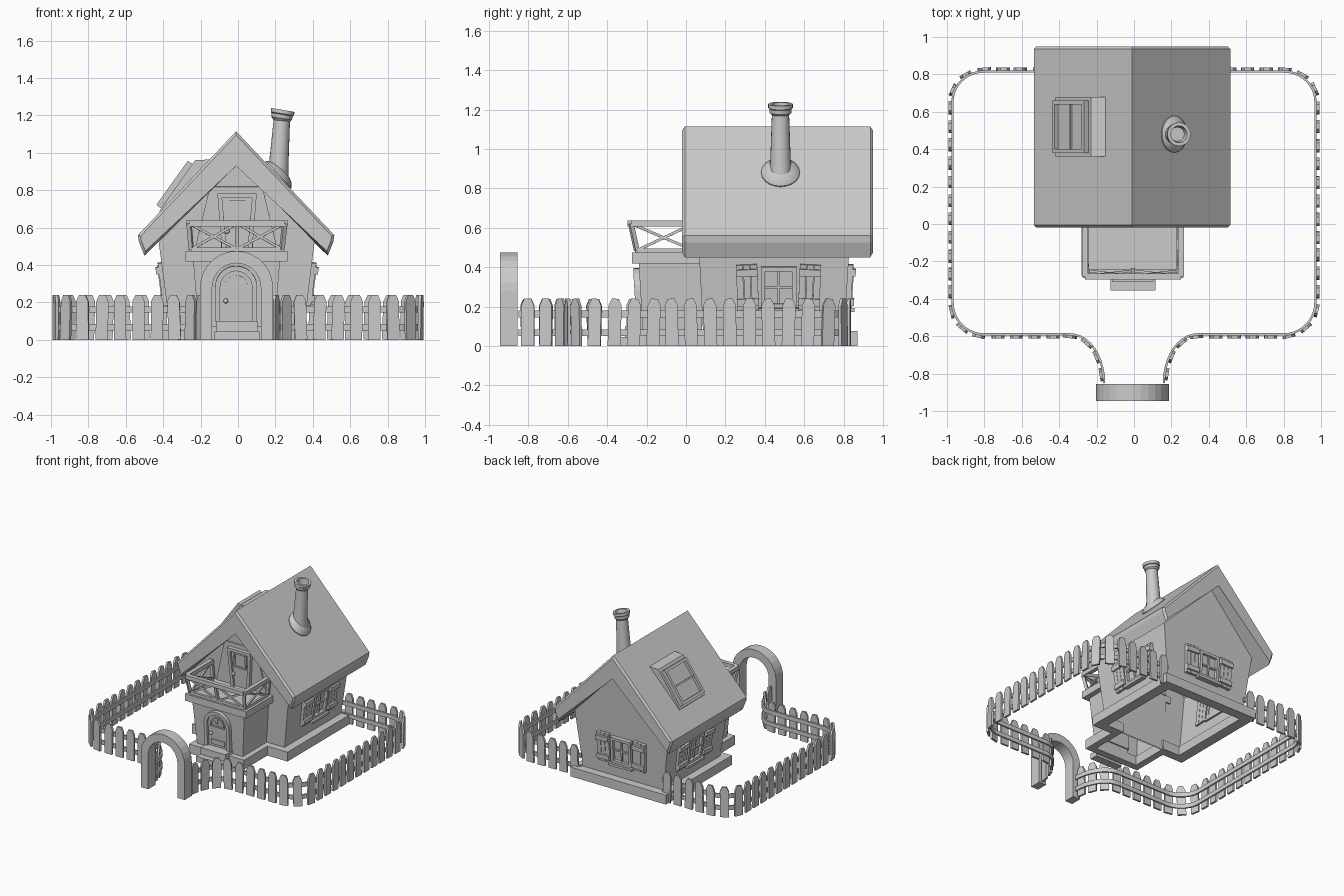
import bpy, bmesh, math, random
from mathutils import Matrix, Vector

random.seed(4)
if "Cube" in bpy.data.objects:
    bpy.data.objects.remove(bpy.data.objects["Cube"])

stone = bpy.data.materials.new("plain_grey")
stone.use_nodes = True
GREY = (0.6, 0.6, 0.6, 1)
stone.diffuse_color = GREY
stone.node_tree.nodes["Principled BSDF"].inputs["Base Color"].default_value = GREY
I = Matrix.Identity(4)


def make(name, bm, smooth=False):
    bmesh.ops.recalc_face_normals(bm, faces=bm.faces)
    mesh = bpy.data.meshes.new(name)
    bm.to_mesh(mesh)
    bm.free()
    mesh.materials.append(stone)
    if smooth:
        for p in mesh.polygons:
            p.use_smooth = True
        mesh.set_sharp_from_angle(angle=math.radians(35))
    obj = bpy.data.objects.new(name, mesh)
    bpy.context.collection.objects.link(obj)
    return obj


def prism(bm, pts, y0, y1, M=I):
    """Extrude an x-z outline along y."""
    a, b = ([bm.verts.new(M @ Vector((x, y, z))) for x, z in pts] for y in (y0, y1))
    bm.faces.new(a)
    bm.faces.new(b[::-1])
    for i in range(len(a)):
        j = (i + 1) % len(a)
        bm.faces.new((a[i], b[i], b[j], a[j]))


def box(bm, x0, x1, y0, y1, z0, z1, M=I):
    prism(bm, [(x0, z0), (x1, z0), (x1, z1), (x0, z1)], y0, y1, M)


def beam(bm, a, b, w):
    a, b = Vector(a), Vector(b)
    d = b - a
    M = Matrix.Translation(a) @ d.to_track_quat('Z', 'Y').to_matrix().to_4x4()
    box(bm, -w, w, -w, w, 0, d.length, M)


def arch(r, spring, z0, n=14):
    arc = [(r * math.cos(math.pi * i / n), spring + r * math.sin(math.pi * i / n)) for i in range(n + 1)]
    return [(r, z0)] + arc + [(-r, z0)]


def arch_band(bm, r_out, r_in, spring, z0, y0, y1, M=I):
    prism(bm, arch(r_out, spring, z0) + arch(r_in, spring, z0)[::-1], y0, y1, M)


def lathe(name, profile, M):
    bm = bmesh.new()
    vs = [bm.verts.new((r, 0, z)) for r, z in profile]
    es = [bm.edges.new(e) for e in zip(vs, vs[1:])]
    bmesh.ops.spin(bm, geom=vs + es, cent=(0, 0, 0), axis=(0, 0, 1), angle=math.tau, steps=20)
    bmesh.ops.remove_doubles(bm, verts=bm.verts, dist=1e-5)
    bm.transform(M)
    make(name, bm, True)


def place(x, y, z, turn=0, lean=0):
    return Matrix.Translation((x, y, z)) @ Matrix.Rotation(math.radians(turn), 4, 'Z') @ Matrix.Rotation(lean, 4, 'X')


def drop_bottom(bm):
    low = [f for f in bm.faces if all(v.co.z < 1e-5 for v in f.verts)]
    bmesh.ops.delete(bm, geom=low, context='FACES')


# House walls, flaring upward and open below
bm = bmesh.new()
prism(bm, [(-.355, 0), (.345, 0), (.41, .53), (-.01, .97), (-.425, .53)], 0, 1)
for v in bm.verts:
    v.co.y = .09 - .05 * v.co.z if v.co.y < .5 else .80 + .06 * v.co.z
drop_bottom(bm)
make("house_walls", bm)

# Thick gabled roof
bm = bmesh.new()
half = [(.525, .56), (.52, .525), (.49, .45)]
prism(bm, [(-.01, 1.115)] + [(x - .01, z) for x, z in half] + [(-.01, .95)]
      + [(-x - .01, z) for x, z in half[::-1]], -.02, .95)
rim = [e for e in bm.edges if abs(e.verts[0].co.y - e.verts[1].co.y) < .01]
bmesh.ops.bevel(bm, geom=rim, offset=.014, segments=1, affect='EDGES')
make("roof", bm)

# Porch room under the balcony
bm = bmesh.new()
prism(bm, [(-.205, 0), (.19, 0), (.225, .43), (-.24, .43)], 0, 1)
for v in bm.verts:
    v.co.y = -.215 - .06 * v.co.z if v.co.y < .5 else .08
drop_bottom(bm)
make("porch_walls", bm)

# Plinth around house and porch
bm = bmesh.new()
for s in (-1, 1):
    box(bm, s * .34 - .005, s * .425 - .005, .03, .87, 0, .075)
    box(bm, s * .19 - .005, s * .245 - .005, -.265, .03, 0, .075)
    box(bm, s * .19 - .005, s * .34 - .005, .03, .1, 0, .075)
box(bm, -.345, .335, .79, .87, 0, .075)
box(bm, -.195, .185, -.265, -.21, 0, .075)
make("plinth", bm)
bm = bmesh.new()
box(bm, -.125, .115, -.355, -.29, .0, .045)
box(bm, -.115, .105, -.31, -.21, .045, .10)
make("door_steps", bm)


# Windows with optional shutters
def window(name, M, w, h, shutters=True):
    bm = bmesh.new()
    t = .022
    for s in (-1, 1):
        box(bm, s * w / 2, s * (w / 2 - t), -.03, .01, -h / 2, h / 2, M)
        box(bm, -w / 2, w / 2, -.03, .01, s * h / 2, s * (h / 2 - t), M)
    box(bm, -w / 2, w / 2, -.008, .005, -h / 2, h / 2, M)
    box(bm, -w / 2, w / 2, -.02, 0, -.006, .006, M)
    if shutters:
        box(bm, -.006, .006, -.02, 0, -h / 2, h / 2, M)
        box(bm, -w / 2 - .015, w / 2 + .015, -.045, .01, -h / 2 - .02, -h / 2, M)
    make(name + "_frame", bm)
    if not shutters:
        return
    bm = bmesh.new()
    for s in (-1, 1):
        S = M @ place(s * (w / 2 + .068), 0, 0) @ Matrix.Rotation(s * .04, 4, 'Y')
        for k in (-1, 0, 1):
            box(bm, k * .037 - .017, k * .037 + .017, -.025, .01, -.115, .115, S)
        for z in (-.075, .075):
            box(bm, -.055, .055, -.04, -.02, z - .018, z + .018, S)
    make(name + "_shutters", bm)


window("right_window", place(.38, .47, .30, 90, .13), .18, .21)
window("left_window", place(-.39, .47, .30, -90, .13), .18, .21)
window("back_window", place(-.01, .818, .30, 180, .06), .18, .21)

# Roof dormer with slanted light
bm = bmesh.new()
prism(bm, [(-.42, .69), (-.23, .96), (-.145, .965), (-.15, .85), (-.38, .62)], .36, .68)
make("dormer_box", bm)
window("dormer_light", place(-.328, .52, .822, -90, -.62), .28, .29, False)

# Chimney with collar and hollow cap
lathe("chimney_collar", [(.098, -.03), (.098, .008), (.08, .028), (.05, .04)],
      Matrix.Translation((.212, .48, .878)) @ Matrix.Rotation(.82, 4, 'Y'))
lathe("chimney_shaft", [(.062, 0), (.052, .14), (.043, .40)],
      Matrix.Translation((.208, .48, .80)) @ Matrix.Rotation(.07, 4, 'Y'))
lathe("chimney_cap", [(.042, -.01), (.056, .005), (.057, .025), (.063, .03), (.063, .05), (.045, .05), (.038, 0), (0, 0)],
      Matrix.Translation((.232, .48, 1.18)) @ Matrix.Rotation(.17, 4, 'Y'))

# Arched front door
D = place(-.01, -.215, 0, 0, .06)
bm = bmesh.new()
arch_band(bm, .112, .085, .285, .10, -.03, .02, D)
make("door_surround", bm)
bm = bmesh.new()
prism(bm, arch(.086, .285, .10), -.012, .02, D)
arch_band(bm, .062, .052, .285, .275, -.02, 0, D)
box(bm, -.062, .062, -.02, 0, .265, .277, D)
for a in (45, 90, 135):
    c = Vector((math.cos(math.radians(a)), 0, math.sin(math.radians(a)))) * .055
    beam(bm, D @ Vector((0, -.014, .28)), D @ (Vector((0, -.014, .28)) + c), .004)
box(bm, -.06, .06, -.02, 0, .12, .16, D)
make("front_door", bm)
bm = bmesh.new()
bmesh.ops.create_uvsphere(bm, u_segments=12, v_segments=8, radius=.013, matrix=D @ place(-.055, -.025, .21))
bmesh.ops.create_uvsphere(bm, u_segments=12, v_segments=8, radius=.013, matrix=place(-.058, .025, .58))
make("door_knobs", bm, True)

# Balcony door and gable panel
G = place(-.005, .09, 0, 0, .05)
bm = bmesh.new()
prism(bm, [(-.145, .82), (.135, .82), (.22, .47), (-.23, .47)], -.008, .02, G)
make("gable_panel", bm)
bm = bmesh.new()
prism(bm, [(-.085, .47), (.085, .47), (.085, .76), (-.085, .76)], -.018, .02, G)
for s in (-1, 1):
    prism(bm, [(s * .08, .47), (s * .055, .47), (s * .08, .76), (s * .105, .785)], -.035, .02, G)
box(bm, -.105, .105, -.035, .02, .76, .785, G)
arch_pane = [(-.05, .64), (.05, .64), (.05, .75), (-.05, .75)]
for a, b in zip(arch_pane, arch_pane[1:] + arch_pane[:1]):
    beam(bm, G @ Vector((a[0], -.02, a[1])), G @ Vector((b[0], -.02, b[1])), .006)
make("balcony_door", bm)

# Balcony deck and cross-braced railing
bm = bmesh.new()
box(bm, -.28, .265, -.275, .08, .42, .475)
make("balcony_deck", bm)
bm = bmesh.new()


def panel(p, q, p2, q2):
    for a, b, w in ((p, q, .010), (p2, q2, .016), (p, p2, .011), (q, q2, .011), (p, q2, .007), (q, p2, .007)):
        beam(bm, a, b, w)


low = [(-.25, -.25, .485), (-.005, -.25, .485), (.235, -.25, .485)]
top = [(-.262, -.28, .622), (-.005, -.28, .622), (.25, -.28, .622)]
for i in (0, 1):
    panel(low[i], low[i + 1], top[i], top[i + 1])
for i in (0, 2):
    panel(low[i], (low[i][0], .04, .485), top[i], (top[i][0], .04, .622))
make("balcony_railing", bm)

# Garden gate arch
bm = bmesh.new()
arch_band(bm, .195, .13, .28, 0, -.945, -.855, place(-.008, 0, 0))
make("gate_arch", bm)


# Picket fence path for one side, from the back wall to the gate
def arc(cx, cy, rx, ry, a0, a1, n=10):
    angles = [math.radians(a0 + (a1 - a0) * i / n) for i in range(n + 1)]
    return [Vector((cx + rx * math.cos(a), cy + ry * math.sin(a), 0)) for a in angles]


path = ([Vector((.36, .815, 0))] + arc(.80, .655, .17, .16, 90, 0)
        + arc(.80, -.42, .17, .17, 0, -90) + arc(.34, -.85, .18, .26, 90, 180))
lengths = [(b - a).length for a, b in zip(path, path[1:])]


def along(d):
    for a, b, l in zip(path, path[1:], lengths):
        if d <= l:
            break
        d -= l
    t = (b - a).normalized()
    return a + t * d, Vector((-t.y, t.x, 0))


outline = [(-.033, 0), (.033, 0), (.033, .205), (.017, .24), (-.017, .24), (-.033, .205)]
count = int(sum(lengths) / .097)
for side, s in (("left", 1), ("right", -1)):
    flip = Matrix.Diagonal((s, 1, 1, 1))
    rails, pickets = bmesh.new(), bmesh.new()
    for z in (.05, .145):
        rings = []
        for i, p in enumerate(path):
            t = (path[min(i + 1, len(path) - 1)] - path[max(i - 1, 0)]).normalized()
            n = Vector((-t.y, t.x, 0)) * .006
            rings.append([rails.verts.new(flip @ (p + n * k + Vector((0, 0, z + h))))
                          for k, h in ((-1, 0), (1, 0), (1, .034), (-1, .034))])
        for a, b in zip(rings, rings[1:]):
            for i in range(4):
                rails.faces.new((a[i], a[i - 1], b[i - 1], b[i]))
        rails.faces.new(rings[0])
        rails.faces.new(rings[-1])
    for i in range(count):
        p, n = along((i + .5) * sum(lengths) / count)
        M = (flip @ Matrix.Translation(p + n * .005) @ Matrix.Rotation(math.atan2(n.x, -n.y), 4, 'Z')
             @ Matrix.Rotation(random.uniform(-.04, .04), 4, 'Y'))
        prism(pickets, outline, -.016, 0, M)
    make(side + "_fence_rails", rails)
    make(side + "_fence_pickets", pickets)
